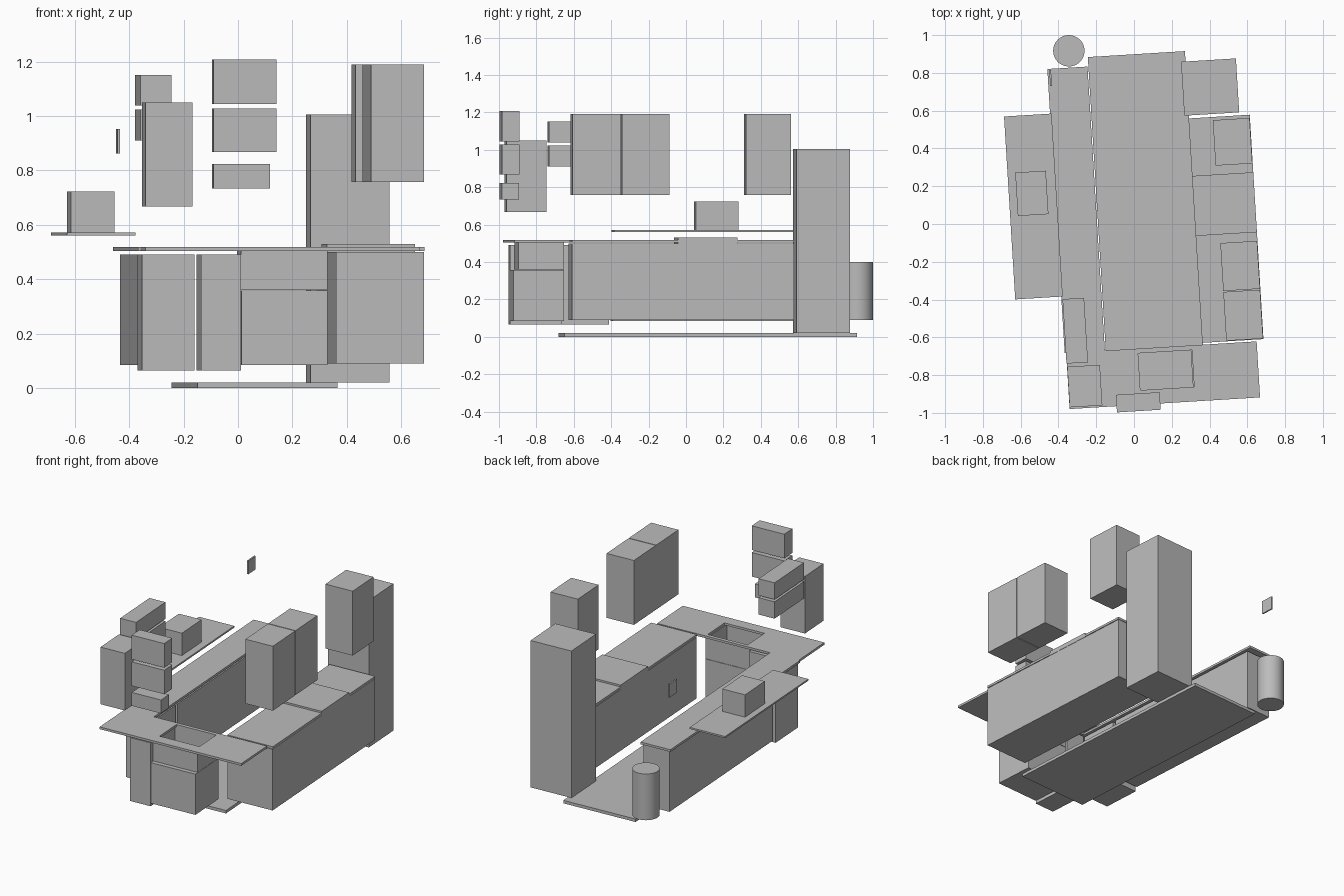
import bpy, bmesh, math
from mathutils import Matrix

if "Cube" in bpy.data.objects:
    bpy.data.objects.remove(bpy.data.objects["Cube"], do_unlink=True)

TURN = Matrix.Rotation(math.radians(3.5), 4, 'Z')   # whole room is turned a little

grey = bpy.data.materials.new("plain_grey")
grey.use_nodes = True
grey.diffuse_color = (0.5, 0.5, 0.5, 1)
grey.node_tree.nodes["Principled BSDF"].inputs["Base Color"].default_value = (0.5, 0.5, 0.5, 1)


def finish(name, bm):
    mesh = bpy.data.meshes.new(name)
    bm.to_mesh(mesh)
    bm.free()
    mesh.materials.append(grey)
    ob = bpy.data.objects.new(name, mesh)
    bpy.context.collection.objects.link(ob)
    ob.matrix_world = TURN
    return ob


def box_bm(x, y, z):
    bm = bmesh.new()
    bmesh.ops.create_cube(bm, size=1)
    for v in bm.verts:
        v.co = [(lo + hi) / 2 + c * (hi - lo) for c, (lo, hi) in zip(v.co, (x, y, z))]
    return bm


def box(name, x, y, z):
    return finish(name, box_bm(x, y, z))


# Floor
box("floor", (-.19, .325), (-.67, .897), (0, .02))

# Base cabinets
box("right_base_cabinet", (.322, .645), (-.65, .54), (.09, .5))
box("left_base_cabinet", (-.385, -.2), (-.38, .82), (.085, .49))
box("left_corner_cabinet", (-.394, -.2), (-.66, -.4), (.065, .49))
box("front_cabinet", (-.193, -.047), (-.94, -.66), (.065, .49))
box("sink_cabinet", (-.045, .273), (-.94, -.67), (.085, .358))

# Worktops
TOP = (.503, .518)
RIGHT, LEFT, FRONT = (.322, .647), (-.408, -.195), (-.957, -.66)
box("right_worktop_front", RIGHT, (-.65, -.083), TOP)
box("right_worktop_back", RIGHT, (.235, .54), TOP)
box("left_worktop", LEFT, (-.66, .847), TOP)
box("corner_worktop", (-.4, -.045), FRONT, TOP)
box("peninsula_worktop", (.273, .61), FRONT, TOP)

# Hob set between the two right worktops
box("hob", (.322, .647), (-.083, .235), (.5, .53))

# Worktop frame around the sink opening
box("sink_rim_front", (-.045, .273), (-.957, -.88), TOP)
box("sink_rim_back", (-.045, .273), (-.685, -.66), TOP)
box("sink_rim_right", (-.045, -.02), (-.88, -.685), TOP)
box("sink_rim_left", (.265, .273), (-.88, -.685), TOP)

# Sink: box with its top inset and pushed down into a basin
bm = box_bm((-.045, .273), (-.915, -.67), (.36, .503))
bm.faces.ensure_lookup_table()
top = max(bm.faces, key=lambda f: f.calc_center_median().z)
bmesh.ops.inset_region(bm, faces=[top], thickness=.02)
hole = bmesh.ops.extrude_discrete_faces(bm, faces=[top])["faces"][0]
bmesh.ops.translate(bm, verts=hole.verts, vec=(0, 0, -.13))
finish("sink_basin", bm)

# Tall cupboard
box("tall_cupboard", (.301, .592), (.556, .842), (.02, 1.005))

# Right wall cabinets
for i, y in enumerate([(-.647, -.388), (-.383, -.129), (.282, .523)]):
    box("right_wall_cabinet_%d" % (i + 1), (.45, .645), y, (.758, 1.19))

# Left wall units
for i, z in enumerate([(.91, 1.023), (1.038, 1.15)]):
    box("left_wall_box_%d" % (i + 1), (-.402, -.288), (-.716, -.374), z)
box("corner_wall_cabinet", (-.399, -.226), (-.948, -.733), (.667, 1.05))

# Stacked boxes on the front wall
for i, (right, z) in enumerate([(.058, (.733, .823)), (.081, (.867, 1.028)), (.081, (1.045, 1.207))]):
    box("front_wall_box_%d" % (i + 1), (-.151, right), (-.99, -.897), z)

# Serving shelf with a box on it
box("serving_shelf", (-.652, -.4), (-.36, .61), (.561, .572))
box("shelf_box", (-.611, -.449), (.08, .31), (.572, .722))

# Wall switch
box("wall_switch", (-.398, -.389), (.755, .84), (.863, .953))

# Round bin
bm = bmesh.new()
bmesh.ops.create_cone(bm, cap_ends=True, segments=48, radius1=.083, radius2=.083, depth=.31)
spot = TURN.inverted() @ Matrix.Translation((-.345, .917, .245))
bmesh.ops.transform(bm, matrix=spot, verts=bm.verts)
bin_ob = finish("round_bin", bm)
bpy.context.view_layer.objects.active = bin_ob
bin_ob.select_set(True)
bpy.ops.object.shade_smooth_by_angle()
